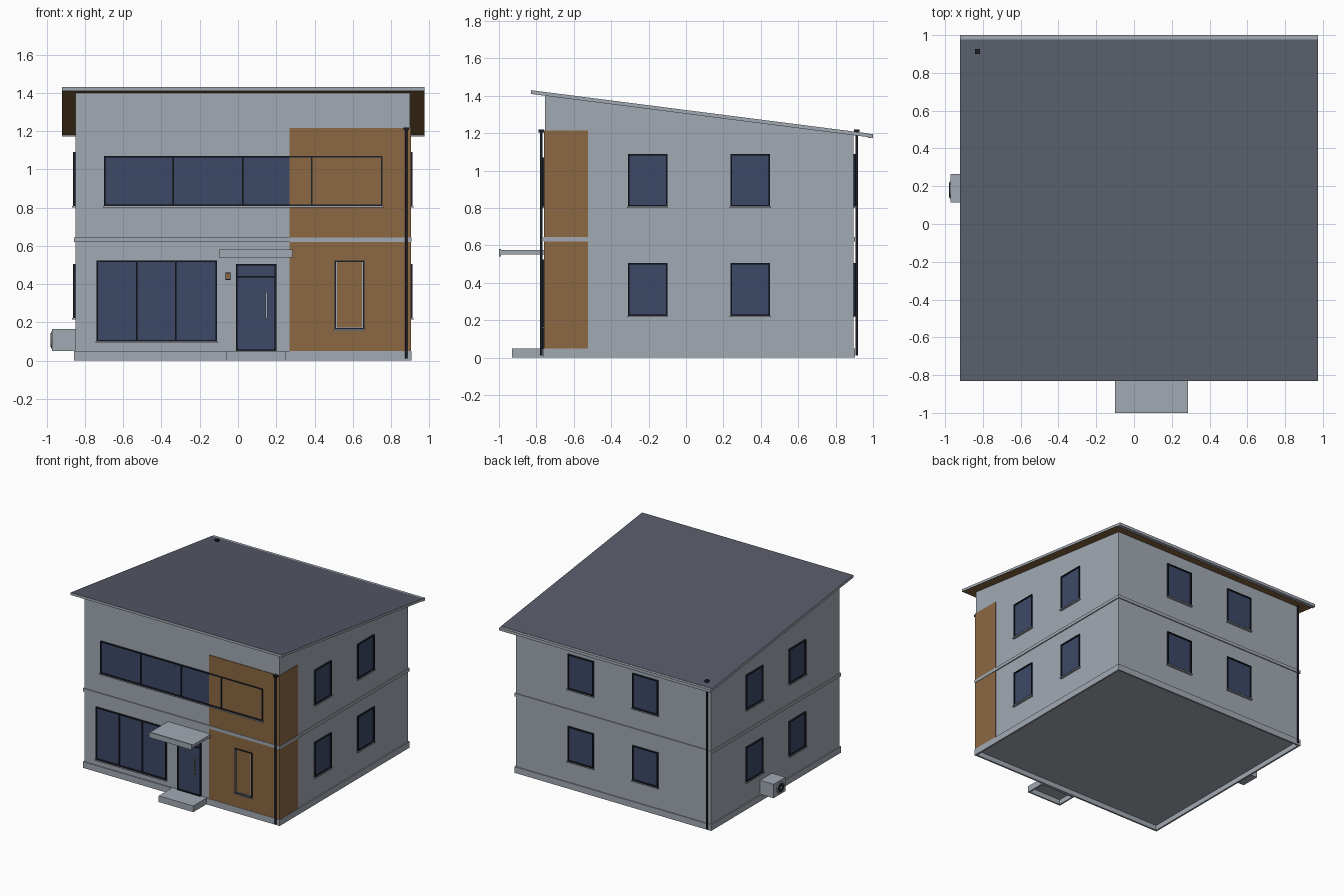
import bpy
import bmesh
from math import pi
from mathutils import Matrix, Vector

if "Cube" in bpy.data.objects:
    bpy.data.objects.remove(bpy.data.objects["Cube"])


def material(name, r, g, b):
    m = bpy.data.materials.new(name)
    m.use_nodes = True
    m.diffuse_color = (r, g, b, 1)
    bsdf = next(n for n in m.node_tree.nodes if n.type == 'BSDF_PRINCIPLED')
    bsdf.inputs["Base Color"].default_value = (r, g, b, 1)
    return m


RENDER = material("grey_render", 0.365, 0.4, 0.455)
WOOD = material("wood_cladding", 0.26, 0.14, 0.054)
ROOF = material("slate_roof", 0.095, 0.105, 0.14)
GLASS = material("blue_glass", 0.046, 0.066, 0.135)
FRAME = material("dark_frame", 0.012, 0.014, 0.022)

# Wall box limits
X0, X1, Y0, Y1 = -0.85, 0.9, -0.755, 0.895


def finish(name, bm, *mats):
    bmesh.ops.recalc_face_normals(bm, faces=bm.faces)
    me = bpy.data.meshes.new(name)
    bm.to_mesh(me)
    bm.free()
    for m in mats:
        me.materials.append(m)
    ob = bpy.data.objects.new(name, me)
    bpy.context.collection.objects.link(ob)
    return ob


def boxes(name, items, mat):
    """One object from several (corner, opposite corner) boxes."""
    bm = bmesh.new()
    for a, b in items:
        lo = Vector(map(min, a, b))
        hi = Vector(map(max, a, b))
        size = Matrix.Diagonal((*(hi - lo), 1))
        bmesh.ops.create_cube(bm, size=1, matrix=Matrix.Translation((lo + hi) / 2) @ size)
    return finish(name, bm, mat)


def skirt(x0, x1, y0, y1, z0, z1, t):
    """Four boxes forming a rectangular ring."""
    return [((x0, y0, z0), (x1, y0 + t, z1)), ((x0, y1 - t, z0), (x1, y1, z1)),
            ((x0, y0 + t, z0), (x0 + t, y1 - t, z1)), ((x1 - t, y0 + t, z0), (x1, y1 - t, z1))]


def on_face(face, u0, u1, z0, z1, d0, d1):
    """Box on a facade: u runs along the wall, d is the depth outward."""
    if face == "front":
        return (u0, Y0 - d0, z0), (u1, Y0 - d1, z1)
    if face == "back":
        return (u0, Y1 + d0, z0), (u1, Y1 + d1, z1)
    if face == "left":
        return (X1 + d0, u0, z0), (X1 + d1, u1, z1)
    return (X0 - d0, u0, z0), (X0 - d1, u1, z1)


def window(name, face, u0, u1, z0, z1, bars=(), rails=(), sill=True):
    t, d = 0.008, 0.012
    boxes(name + "_glass", [on_face(face, u0, u1, z0, z1, -0.01, 0.003)], GLASS)
    parts = [(u0, u0 + t, z0, z1), (u1 - t, u1, z0, z1),
             (u0, u1, z0, z0 + t), (u0, u1, z1 - t, z1)]
    parts += [(b - t / 2, b + t / 2, z0, z1) for b in bars]
    parts += [(u0, u1, r - t / 2, r + t / 2) for r in rails]
    boxes(name + "_frame", [on_face(face, *p, -0.01, d) for p in parts], FRAME)
    if sill:
        boxes(name + "_sill", [on_face(face, u0 - 0.005, u1 + 0.005, z0 - 0.007, z0, 0, 0.018)], RENDER)


def slab(name, x0, x1, profile, *mats):
    """Extrude a (y, z) profile along x."""
    bm = bmesh.new()
    face = bm.faces.new([bm.verts.new((x0, y, z)) for y, z in profile])
    ext = bmesh.ops.extrude_face_region(bm, geom=[face])["geom"]
    moved = [v for v in ext if isinstance(v, bmesh.types.BMVert)]
    bmesh.ops.translate(bm, verts=moved, vec=(x1 - x0, 0, 0))
    # The source face stays behind as the near cap
    return finish(name, bm, *mats)


def cylinder(name, radius, length, matrix, mat, sides=16):
    bm = bmesh.new()
    bmesh.ops.create_cone(bm, cap_ends=True, segments=sides, radius1=radius,
                          radius2=radius, depth=length, matrix=matrix)
    ob = finish(name, bm, mat)
    for f in ob.data.polygons:
        f.use_smooth = len(f.vertices) == 4
    return ob


def roof_top(y):
    return 1.43 - 0.128 * (y + 0.83)


# Main walls with sloping top; their floor sits up inside the plinth ring
slab("walls", X0, X1, [(Y0, 0.04), (Y1, 0.04), (Y1, roof_top(Y1) - 0.015),
                       (Y0, roof_top(Y0) - 0.015)], RENDER)
M = 0.008
boxes("plinth", skirt(X0 - M, X1 + M, Y0 - M, Y1 + M, 0, 0.05, 0.014), RENDER)
boxes("floor_band", skirt(X0 - M, X1 + M, Y0 - M, Y1 + M, 0.62, 0.645, 0.014), RENDER)

# Mono-pitch roof: slate above, wood soffit below, pale edges
ya, yb, thick = -0.83, 0.978, 0.02
roof = slab("roof", -0.92, 0.975, [(ya, roof_top(ya) - thick), (yb, roof_top(yb) - thick),
                                   (yb, roof_top(yb)), (ya, roof_top(ya))], RENDER, ROOF, WOOD)
for f in roof.data.polygons:
    if abs(f.normal.z) > 0.5:
        f.material_index = 1 if f.normal.z > 0 else 2
boxes("gutter", [((-0.92, 0.972, 1.173), (0.975, 1.0, 1.196))], RENDER)

# Wood cladding wrapping the front corner
boxes("wood_cladding_front", [on_face("front", 0.27, X1 + 0.005, 0.05, 1.215, 0, 0.005)], WOOD)
boxes("wood_cladding_side", [on_face("left", Y0 - 0.005, -0.525, 0.05, 1.215, 0, 0.005)], WOOD)

# Front windows
window("lounge_window", "front", -0.74, -0.11, 0.1, 0.525, bars=(-0.53, -0.325))
window("ribbon_window", "front", -0.7, 0.755, 0.808, 1.07, bars=(-0.338, 0.025, 0.385))
window("narrow_window", "front", 0.505, 0.66, 0.162, 0.525)
boxes("narrow_window_trim", [on_face("front", *p, 0, 0.01) for p in (
    (0.513, 0.517, 0.17, 0.517), (0.648, 0.652, 0.17, 0.517), (0.513, 0.652, 0.17, 0.174))], RENDER)

# Side and back windows on both floors
for floor, z0, z1 in (("lower", 0.223, 0.505), ("upper", 0.808, 1.09)):
    for face in ("left", "right", "back"):
        spans = ((-0.38, -0.15), (0.2, 0.43)) if face == "back" else ((-0.31, -0.1), (0.237, 0.45))
        for i, (u0, u1) in enumerate(spans):
            window(f"{floor}_{face}_window_{i + 1}", face, u0, u1, z0, z1)

# Entrance door, handle and lamp
window("door", "front", -0.01, 0.2, 0.05, 0.505, rails=(0.44,), sill=False)
boxes("door_handle", [on_face("front", 0.145, 0.154, 0.22, 0.36, 0.018, 0.026),
                      on_face("front", 0.146, 0.153, 0.235, 0.241, 0, 0.02),
                      on_face("front", 0.146, 0.153, 0.339, 0.345, 0, 0.02)], RENDER)
boxes("lamp_back", [on_face("front", -0.066, -0.039, 0.422, 0.46, 0, 0.008)], FRAME)
boxes("lamp", [on_face("front", -0.062, -0.043, 0.426, 0.456, 0, 0.014)], WOOD)

# Hollow step and canopy with a deeper front lip
boxes("front_step", [((-0.06, -0.93, 0.04), (0.25, Y0, 0.05))]
      + skirt(-0.06, 0.25, -0.93, Y0 - M, 0, 0.04, 0.012), RENDER)
boxes("canopy", [((-0.1, -0.99, 0.552), (0.285, Y0, 0.575)),
                 ((-0.1, -1.0, 0.54), (0.285, -0.989, 0.582))], RENDER)

# Rain pipes with square heads
for name, x, y in (("front_rain_pipe", 0.88, -0.774), ("back_rain_pipe", -0.828, 0.913)):
    cylinder(name, 0.007, 1.2, Matrix.Translation((x, y, 0.612)), FRAME, 12)
    boxes(name + "_head", [((x - 0.014, y - 0.014, 1.205), (x + 0.014, y + 0.014, 1.22))], FRAME)

# Outdoor cooling unit with a ringed fan
boxes("cooling_unit", [((-0.971, 0.113, 0.052), (X0, 0.265, 0.165))], RENDER)
turn = Matrix.Rotation(pi / 2, 4, 'Y')
for name, radius, length, mat in (("fan_ring", 0.045, 0.014, RENDER),
                                  ("fan_grille", 0.036, 0.016, FRAME),
                                  ("fan_hub", 0.01, 0.018, RENDER)):
    cylinder(name, radius, length, Matrix.Translation((-0.971, 0.18, 0.108)) @ turn, mat, 24)
